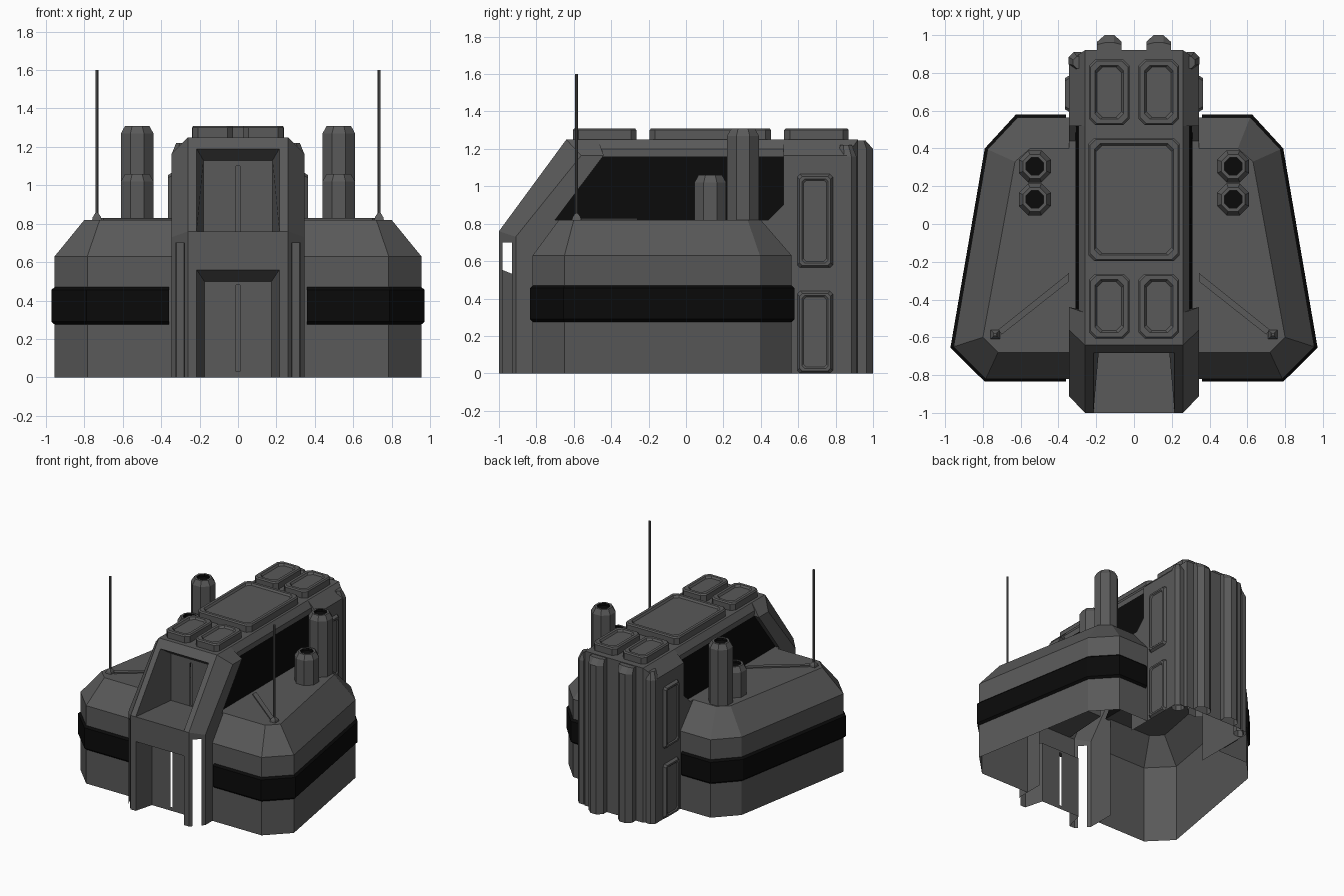
import bpy, bmesh, math
from mathutils import Vector

if "Cube" in bpy.data.objects:
    bpy.data.objects.remove(bpy.data.objects["Cube"])


def material(name, v):
    m = bpy.data.materials.new(name)
    m.diffuse_color = (v, v, v, 1)
    m.use_nodes = True
    m.node_tree.nodes["Principled BSDF"].inputs["Base Color"].default_value = m.diffuse_color
    return m


GREY = material("hull grey", 0.1)
BLACK = material("black", 0.003)


def finish(name, bm, mats, mirror=True):
    bmesh.ops.remove_doubles(bm, verts=bm.verts, dist=1e-5)
    bmesh.ops.recalc_face_normals(bm, faces=bm.faces)
    me = bpy.data.meshes.new(name)
    bm.to_mesh(me)
    bm.free()
    for m in mats:
        me.materials.append(m)
    ob = bpy.data.objects.new(name, me)
    bpy.context.collection.objects.link(ob)
    if mirror:
        mod = ob.modifiers.new("mirror", 'MIRROR')
        mod.use_clip = True
    return ob


def polys(name, faces, mat=GREY):
    bm = bmesh.new()
    for f in faces:
        bm.faces.new([bm.verts.new(p) for p in f])
    return finish(name, bm, [mat])


def loft(name, rings, mats=(GREY,), cap=True, closed=True, mirror=True, dark_from=99):
    """Skin a list of equal-length rings; rings from dark_from on use the second material."""
    bm = bmesh.new()
    vs = [[bm.verts.new(p) for p in r] for r in rings]
    n = len(rings[0])
    for k in range(len(vs) - 1):
        for i in range(n if closed else n - 1):
            j = (i + 1) % n
            f = bm.faces.new((vs[k][i], vs[k][j], vs[k + 1][j], vs[k + 1][i]))
            f.material_index = int(k >= dark_from)
    if cap:
        f = bm.faces.new(vs[-1])
        f.material_index = int(len(vs) - 1 >= dark_from)
    return finish(name, bm, mats, mirror)


def level(pts, z):
    return [(x, y, z) for x, y in pts]


def octo(cx, cy, r, z, n=8):
    return [(cx + r * math.cos(math.tau * (i + .5) / n),
             cy + r * math.sin(math.tau * (i + .5) / n), z) for i in range(n)]


def oct_rect(a0, b0, a1, b1, c, d=0):
    """Rectangle with cut corners, shrunk by d."""
    a0, b0, a1, b1 = a0 + d, b0 + d, a1 - d, b1 - d
    return [(a0 + c, b0), (a1 - c, b0), (a1, b0 + c), (a1, b1 - c),
            (a1 - c, b1), (a0 + c, b1), (a0, b1 - c), (a0, b0 + c)]


def slope(x, z):
    return (x, -1 + (z - .76) / .49 * .36, z)


# side wings: open-bottomed shells with a sloped shoulder
wing = [(.345, .565), (.615, .565), (.775, .395), (.955, -.65), (.785, -.82), (.345, -.82)]
wtop = [(.345, .40), (.55, .40), (.63, .33), (.80, -.60), (.72, -.68), (.345, -.68)]
loft("side_wing", [level(wing, 0), level(wing, .63), level(wtop, .82)], closed=False)

# black bumper belt round each wing
inner = [(.36, .565)] + wing[1:5] + [(.36, -.82)]
belt = [(.36, .58), (.625, .58), (.79, .4), (.972, -.655), (.79, -.835), (.36, -.835)]
loft("bumper_belt", [level(inner, .275), level(belt, .29), level(belt, .455), level(inner, .47)],
     mats=(BLACK,), cap=False, closed=False)

# lower front wall with door recess
polys("front_wall", [
    [(.215, -1, 0), (.26, -1, 0), (.26, -1, .76), (.215, -1, .76)],
    [(0, -1, .56), (.215, -1, .56), (.215, -1, .76), (0, -1, .76)],
    [(.215, -1, 0), (.175, -.85, 0), (.175, -.85, .5), (.215, -1, .56)],
    [(0, -1, .56), (.215, -1, .56), (.175, -.85, .5), (0, -.85, .5)],
])
polys("lower_door", [
    [(.01, -.85, 0), (.175, -.85, 0), (.175, -.85, .5), (.01, -.85, .5)],
    [(0, -.85, .48), (.01, -.85, .48), (.01, -.85, .5), (0, -.85, .5)],
    [(0, -.85, 0), (.01, -.85, 0), (.01, -.85, .03), (0, -.85, .03)],
])


# corner walls with an open vertical slit
def corner(t, z):
    return (.26 + .085 * t, -1 + .09 * t, z)


def corner_strip(t0, t1, z0, z1):
    return [corner(t0, z0), corner(t1, z0), corner(t1, z1), corner(t0, z1)]


polys("front_corner", [corner_strip(0, .22, 0, .70), corner_strip(.78, 1, 0, .70),
                       [corner(0, .7), corner(1, .7), corner(1, .73), corner(0, .76)]])

# sloped cockpit opening
polys("cockpit_opening", [
    [slope(.215, .76), slope(.26, .76), slope(.26, 1.25), slope(.215, 1.25)],
    [slope(0, 1.19), slope(.215, 1.19), slope(.215, 1.25), slope(0, 1.25)],
    [slope(0, .76), slope(.215, .76), (.18, -.6, .75), (0, -.6, .75)],
    [slope(.215, .76), slope(.215, 1.19), (.18, -.6, 1.13), (.18, -.6, .75)],
    [slope(0, 1.19), slope(.215, 1.19), (.18, -.6, 1.13), (0, -.6, 1.13)],
])
polys("cockpit_door", [
    [(.01, -.6, .75), (.18, -.6, .75), (.18, -.6, 1.13), (.01, -.6, 1.13)],
    [(0, -.6, 1.1), (.01, -.6, 1.1), (.01, -.6, 1.13), (0, -.6, 1.13)],
    [(0, -.59, .75), (.01, -.59, .75), (.01, -.59, 1.1), (0, -.59, 1.1)],
])

# cabin sides, chamfers, roof and back
X = .345
polys("cabin_side", [
    [(X, -.91, 0), (X, -.68, 0), (X, -.68, .82), (X, -.70, .82), (X, -.44, 1.165),
     (X, -.56, 1.165), (X, -.91, .73)],
    [(X, .38, 0), (X, .86, 0), (X, .86, 1.165), (X, .52, 1.165), (X, .52, .90), (X, .44, .82), (X, .38, .82)],
])
polys("cabin_chamfer", [
    [slope(.26, .76), slope(.26, 1.25), (X, -.56, 1.165), (X, -.91, .73)],
    [(.26, -.64, 1.25), (.26, -.47, 1.25), (X, -.44, 1.165), (X, -.56, 1.165)],
    [(.26, .52, 1.25), (.26, .92, 1.25), (X, .86, 1.165), (X, .52, 1.165)],
    [(.26, -.47, 1.25), (.26, .52, 1.25), (.295, .52, 1.2), (.295, -.46, 1.2)],
    [(.295, -.46, 1.2), (.295, .52, 1.2), (.295, .52, 1.16), (.295, -.45, 1.16)],
])
polys("roof_and_back", [
    [(0, -.64, 1.25), (.26, -.64, 1.25), (.26, .92, 1.25), (0, .92, 1.25)],
    [(0, .92, 0), (.26, .92, 0), (.26, .92, 1.25), (0, .92, 1.25)],
    [(.26, .92, 0), (X, .86, 0), (X, .86, 1.165), (.26, .92, 1.25)],
])

# side windows and their reveals
polys("side_window", [[(.31, -.70, .82), (.295, -.45, 1.16), (.295, .52, 1.16),
                       (.307, .52, .90), (.31, .44, .82)]], BLACK)
polys("window_reveal", [
    [(X, -.70, .82), (X, -.44, 1.165), (.295, -.45, 1.16), (.31, -.70, .82)],
    [(X, -.44, 1.165), (.26, -.47, 1.25), (.295, -.45, 1.16)],
    [(X, .52, .90), (X, .52, 1.165), (.26, .52, 1.25), (.295, .52, 1.16), (.307, .52, .90)],
    [(X, .52, .90), (.307, .52, .90), (.31, .44, .82), (X, .44, .82)],
    [(X, -.70, .82), (.31, -.70, .82), (.31, .44, .82), (X, .44, .82)],
])


# roof panels with sunken tops
def roof_panel(name, x0, y0, x1, y1, mirror):
    a = (x0, y0, x1, y1, .03)
    loft(name, [level(oct_rect(*a), 1.25), level(oct_rect(*a), 1.30), level(oct_rect(*a, .008), 1.31),
                level(oct_rect(*a, .03), 1.31), level(oct_rect(*a, .04), 1.295)], mirror=mirror)


roof_panel("front_roof_panel", .025, -.605, .237, -.265, True)
roof_panel("middle_roof_panel", -.24, -.195, .24, .455, False)
roof_panel("rear_roof_panel", .025, .525, .237, .87, True)


# raised panels on the rear sides
def side_panel(name, z0, z1):
    rings = [(.345, 0), (.365, .012), (.365, .025), (.357, .033)]
    loft(name, [[(x, y, z) for y, z in oct_rect(.595, z0, .785, z1, .015, d)] for x, d in rings])


side_panel("upper_side_panel", .565, 1.065)
side_panel("lower_side_panel", 0, .44)

# back columns and corner posts
col = [(.065, .92), (.065, .965), (.105, 1.0), (.155, 1.0), (.195, .965), (.195, .92)]
top = [(.065, .92), (.065, .95), (.105, .96), (.155, .96), (.195, .95), (.195, .92)]
loft("back_column", [level(col, 0), level(col, 1.2), level(top, 1.245)], closed=False)
loft("back_corner_post", [octo(.30, .865, .05, 0), octo(.30, .865, .05, 1.16), octo(.29, .855, .035, 1.22)])


# exhaust stacks with black bores
def stack(name, y, h):
    prof = [(.092, .6), (.092, h - .04), (.068, h), (.05, h), (.05, h - .02)]
    loft(name, [octo(.525, y, r, z) for r, z in prof], mats=(GREY, BLACK), dark_from=3)


stack("tall_exhaust", .305, 1.31)
stack("short_exhaust", .13, 1.06)

# aerials, their feet and the cable strips
loft("aerial", [octo(.735, -.585, .009, .82), octo(.735, -.585, .009, 1.6)])
loft("aerial_foot", [octo(.735, -.585, .035, .82, 4), octo(.735, -.585, .03, .835, 4),
                     octo(.735, -.585, .012, .855, 4)])
strip = [(.345, -.26), (.345, -.305), (.70, -.585), (.72, -.56)]
loft("cable_strip", [level(strip, .82), level(strip, .83)])
